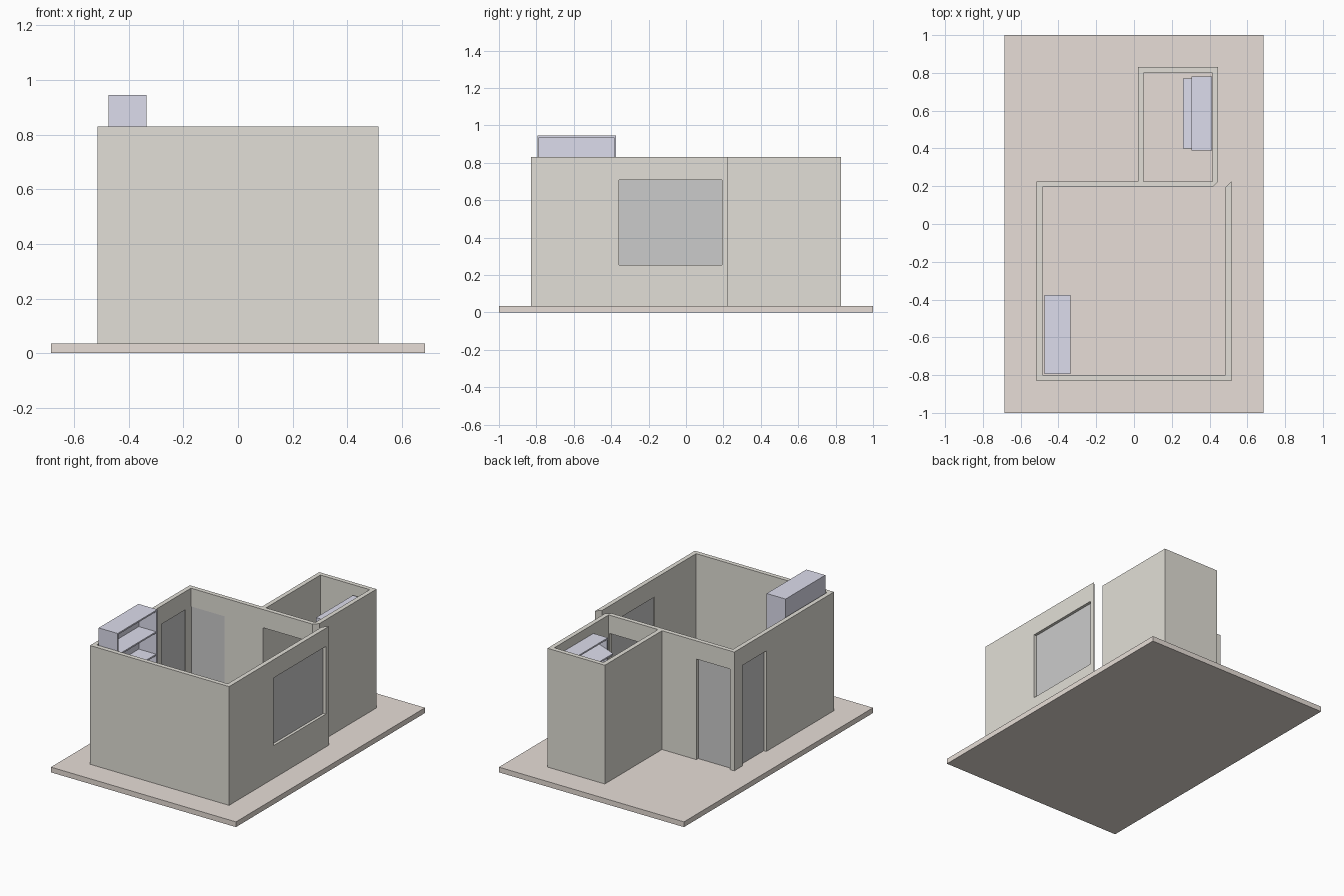
import bpy, bmesh
from mathutils import Vector

if "Cube" in bpy.data.objects:
    bpy.data.objects.remove(bpy.data.objects["Cube"])


def mat(name, col):
    m = bpy.data.materials.new(name)
    m.diffuse_color = (*col, 1)
    m.use_nodes = True
    m.node_tree.nodes["Principled BSDF"].inputs["Base Color"].default_value = m.diffuse_color
    return m


WALL = mat("plaster", (0.76, 0.74, 0.68))
FLOOR = mat("floor_tile", (0.80, 0.73, 0.68))
WOOD = mat("furniture_paint", (0.72, 0.72, 0.84))


def prism(name, pts, axis, lo, hi, material=None):
    """Extrude a flat outline along axis ('y' takes x,z points, 'z' takes x,y points)."""
    bm = bmesh.new()
    place = (lambda a, b: (a, b, lo)) if axis == 'z' else (lambda a, b: (a, lo, b))
    face = bm.faces.new([bm.verts.new(place(a, b)) for a, b in pts])
    ext = bmesh.ops.extrude_face_region(bm, geom=[face])
    move = Vector((0, 0, hi - lo)) if axis == 'z' else Vector((0, hi - lo, 0))
    bmesh.ops.translate(bm, vec=move,
                        verts=[g for g in ext["geom"] if isinstance(g, bmesh.types.BMVert)])
    bmesh.ops.recalc_face_normals(bm, faces=bm.faces[:])
    me = bpy.data.meshes.new(name)
    bm.to_mesh(me)
    bm.free()
    ob = bpy.data.objects.new(name, me)
    bpy.context.collection.objects.link(ob)
    if material:
        me.materials.append(material)
    return ob


def box(name, x, y, z, material=None):
    pts = [(x[0], y[0]), (x[1], y[0]), (x[1], y[1]), (x[0], y[1])]
    return prism(name, pts, 'z', z[0], z[1], material)


def cut(target, x, y, z):
    """Cut a box-shaped hole, then drop the cutter."""
    c = box("cutter", x, y, z)
    c.hide_render = True
    m = target.modifiers.new("hole", 'BOOLEAN')
    m.operation, m.solver, m.object = 'DIFFERENCE', 'EXACT', c
    bpy.context.view_layer.objects.active = target
    bpy.ops.object.modifier_apply(modifier=m.name)
    bpy.data.objects.remove(c)


G, H, LINTEL = 0.035, 0.83, 0.708   # floor top, wall top, top of openings

# Floor slab
box("floor", (-0.685, 0.685), (-1, 1), (0, G), FLOOR)

# Main room walls, with mitred ends at the gap by the back right corner
main = prism("main_room_walls", [
    (0.515, 0.225), (0.515, -0.83), (-0.515, -0.83), (-0.515, 0.225),
    (0.445, 0.225), (0.415, 0.195), (-0.485, 0.195), (-0.485, -0.80),
    (0.485, -0.80), (0.485, 0.195)], 'z', G, H, WALL)

# Small back room walls
prism("small_room_walls", [
    (0.02, 0.225), (0.02, 0.83), (0.445, 0.83), (0.445, 0.225),
    (0.415, 0.225), (0.415, 0.80), (0.05, 0.80), (0.05, 0.225)], 'z', G, H, WALL)

# Openings: window, back door, side door, doorway to the small room
WIN_Y, BACK_X, SIDE_Y = (-0.358, 0.193), (-0.483, -0.235), (-0.115, 0.14)
cut(main, (0.45, 0.55), WIN_Y, (0.255, LINTEL))
cut(main, BACK_X, (0.15, 0.26), (0, LINTEL))
cut(main, (-0.55, -0.45), SIDE_Y, (0, LINTEL))
cut(main, (0.05, 0.41), (0.15, 0.26), (0, LINTEL))

# Recessed panes and door leaves
box("window_pane", (0.490, 0.496), WIN_Y, (0.255, LINTEL))
box("back_door", BACK_X, (0.200, 0.206), (G, LINTEL))
box("side_door", (-0.496, -0.490), SIDE_Y, (G, LINTEL))


def cabinet(name, x, y, top, back_left, t=0.01):
    """Open case: two sides, top, bottom and a back panel on one x side."""
    for i, y0 in enumerate((y[0], y[1] - t)):
        box(f"{name}_side_{i}", x, (y0, y0 + t), (G, top), WOOD)
    inner = (y[0] + t, y[1] - t)
    box(f"{name}_top", x, inner, (top - t, top), WOOD)
    box(f"{name}_bottom", x, inner, (G, G + t), WOOD)
    bx = (x[0], x[0] + t) if back_left else (x[1] - t, x[1])
    box(f"{name}_back", bx, inner, (G + t, top - t), WOOD)
    return inner


# Tall bookcase in the main room, open to +x
inner = cabinet("bookcase", (-0.475, -0.335), (-0.795, -0.375), 0.945, True)
for i in range(1, 6):
    z = G + i * 0.151
    box(f"bookcase_shelf_{i}", (-0.465, -0.337), inner, (z, z + 0.01), WOOD)

# Display rack in the small room, sloping shelves poking out towards -x
inner = cabinet("rack", (0.305, 0.413), (0.39, 0.78), 0.77, False)
for i in range(7):
    z = 0.10 + i * 0.095
    prism(f"rack_shelf_{i}", [(0.403, z + 0.05), (0.403, z + 0.06),
                              (0.26, z + 0.01), (0.26, z)],
          'y', inner[0], inner[1], WOOD)
